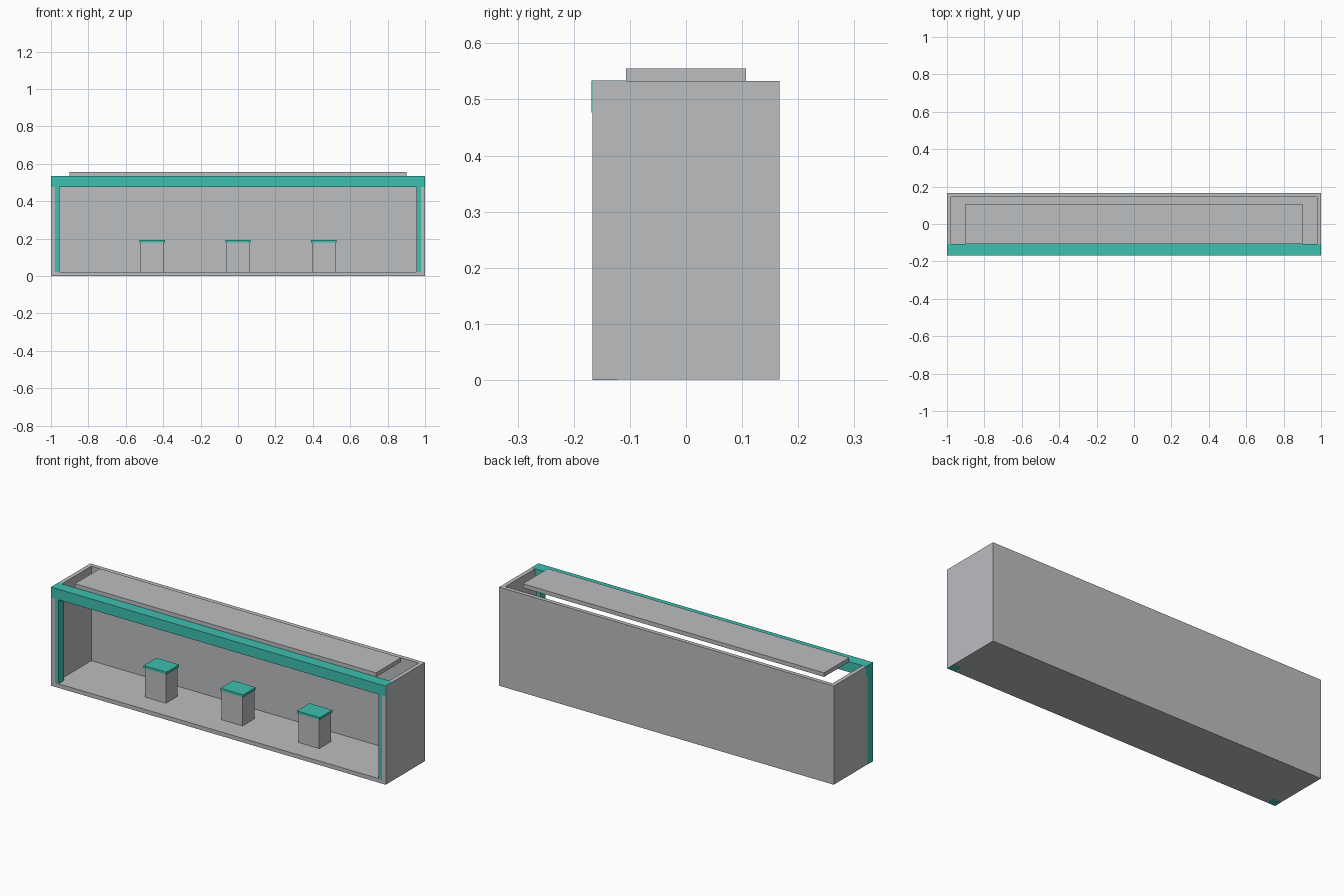
import bpy
import bmesh

default_cube = bpy.data.objects.get("Cube")
if default_cube:
    bpy.data.objects.remove(default_cube, do_unlink=True)


def make_material(name, colour):
    mat = bpy.data.materials.new(name)
    mat.use_nodes = True
    mat.diffuse_color = (*colour, 1)
    mat.node_tree.nodes["Principled BSDF"].inputs["Base Color"].default_value = (*colour, 1)
    return mat


grey = make_material("light grey", (0.50, 0.51, 0.53))
teal = make_material("teal trim", (0.047, 0.53, 0.43))


def box(name, x, y, z, mat):
    """Flat-sided block spanning the given (low, high) ranges."""
    bm = bmesh.new()
    bmesh.ops.create_cube(bm, size=1)
    for v in bm.verts:
        v.co = [r[0] if c < 0 else r[1] for c, r in zip(v.co, (x, y, z))]
    mesh = bpy.data.meshes.new(name)
    bm.to_mesh(mesh)
    bm.free()
    mesh.materials.append(mat)
    obj = bpy.data.objects.new(name, mesh)
    bpy.context.collection.objects.link(obj)
    return obj


W, D, H = 1.0, 0.167, 0.533   # half width, half depth, wall height
T = 0.0225                    # wall thickness
SKIN = 0.0005                 # keeps touching faces from coinciding

# Open-fronted shell
box("floor", (-W, W), (-D, D), (SKIN, T), grey)
box("back_wall", (-W + T, W - T), (D - T, D), (T, H), grey)
box("right_wall", (-W, -W + T), (-D, D), (T, H), grey)
box("left_wall", (W - T, W), (-D, D), (T, H), grey)

# Raised roof panel
box("roof_panel", (-0.9, 0.9), (-0.107, 0.107), (H, 0.555), grey)

# Front trim: corner posts and fascia beam
POST = 0.045
FASCIA_BOTTOM = 0.477
post_y = (-D + SKIN, -D + POST)
box("right_post", (-W - SKIN, -W + POST), post_y, (0, FASCIA_BOTTOM), teal)
box("left_post", (W - POST, W - SKIN), post_y, (0, FASCIA_BOTTOM), teal)
box("fascia", (-W - SKIN, W - SKIN), (-D - 0.001, -0.107),
    (FASCIA_BOTTOM, H + SKIN), teal)

# Row of pedestals with caps
for label, cx in (("right", -0.458), ("middle", 0), ("left", 0.458)):
    box(label + "_pedestal", (cx - 0.0625, cx + 0.0625), (-0.05, 0.05), (T, 0.18), grey)
    box(label + "_pedestal_cap", (cx - 0.068, cx + 0.068), (-0.054, 0.054), (0.18, 0.193), teal)
